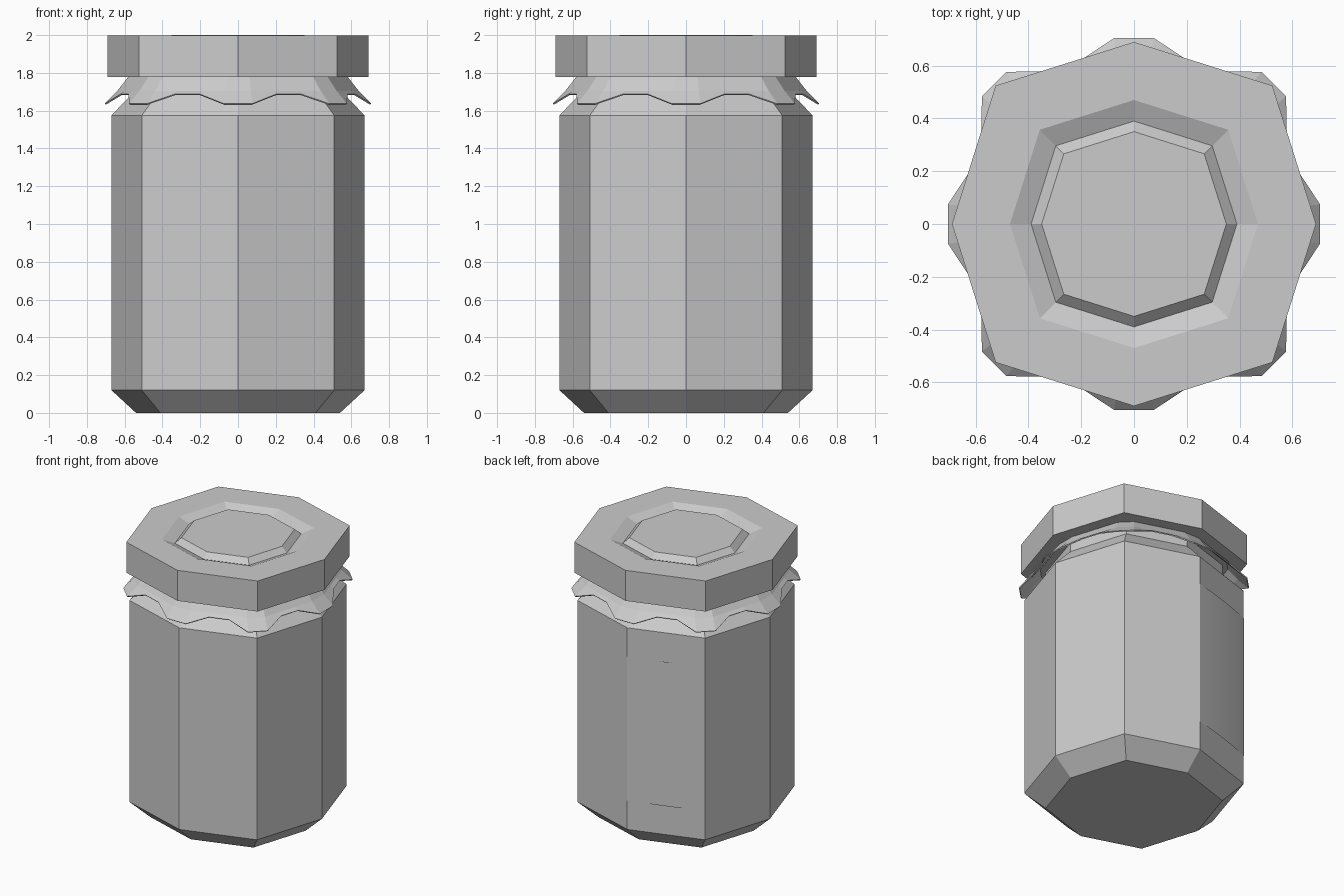
import bpy
import bmesh
from math import sin, cos, tan, radians
from mathutils import Vector

if "Cube" in bpy.data.objects:
    bpy.data.objects.remove(bpy.data.objects["Cube"], do_unlink=True)

grey = bpy.data.materials.new("plain_grey")
grey.use_nodes = True
colour = (0.6, 0.6, 0.6, 1.0)
grey.diffuse_color = colour
grey.node_tree.nodes["Principled BSDF"].inputs["Base Color"].default_value = colour

DIAGONAL = 1.075  # diagonal corners sit slightly further out than axis corners


def octagon(angle, scale):
    """Point on the jar's octagon outline at an angle in degrees."""
    k = int(angle // 45)

    def corner(i):
        r = scale * (DIAGONAL if i % 2 else 1.0)
        return Vector((r * cos(radians(45 * i)), r * sin(radians(45 * i))))
    a, b = corner(k), corner(k + 1)
    ray = Vector((cos(radians(angle)), sin(radians(angle))))
    edge = b - a
    t = -a.cross(ray) / edge.cross(ray)
    return a + edge * t


def make_object(name, bm):
    bmesh.ops.recalc_face_normals(bm, faces=bm.faces[:])
    mesh = bpy.data.meshes.new(name)
    bm.to_mesh(mesh)
    bm.free()
    mesh.materials.append(grey)
    obj = bpy.data.objects.new(name, mesh)
    bpy.context.collection.objects.link(obj)
    return obj


def loft(name, rings, caps=True):
    """Bridge rings of points, bottom to top, and optionally cap both ends."""
    bm = bmesh.new()
    loops = [[bm.verts.new(p) for p in ring] for ring in rings]
    for low, high in zip(loops, loops[1:]):
        n = len(low)
        for i in range(n):
            j = (i + 1) % n
            bm.faces.new((low[i], low[j], high[j], high[i]))
    if caps:
        bm.faces.new(loops[0][::-1])
        bm.faces.new(loops[-1])
    return make_object(name, bm)


def eight_sided(name, profile):
    return loft(name, [[(*octagon(45 * i, r), z) for i in range(8)]
                       for r, z in profile])


# Jar body with chamfered base, shoulder and hidden neck
eight_sided("jar_body", [(0.54, 0), (0.67, 0.12), (0.67, 1.575),
                         (0.57, 1.68), (0.54, 1.71), (0.54, 1.78)])

# Lid with a sunken groove around a raised centre panel
eight_sided("lid", [(0.69, 1.777), (0.69, 1.997), (0.47, 1.997),
                    (0.39, 1.963), (0.35, 2.0)])

# Cloth frill: pairs of low flared points alternate with pairs of high ones
quarter = [(6, True), (18, False), (30, False), (40, True),
           (50, True), (60, False), (72, False), (84, True)]
points = [(90 * q + a, low) for q in range(4) for a, low in quarter]
hem = [(*octagon(a, 0.729 if low else 0.685), 1.637 if low else 1.688)
       for a, low in points]
fold = [(*octagon(a, 0.66), 1.705) for a, _ in points]
top = [(*octagon(a, 0.60), 1.779) for a, _ in points]
frill = loft("cloth_frill", [hem, fold, top], caps=False)
solid = frill.modifiers.new("thickness", 'SOLIDIFY')
solid.thickness = 0.008
solid.offset = -1

# Label: a gently bowed sheet covering one rear facet
bm = bmesh.new()
left, right = octagon(90, 0.67), octagon(134.999, 0.67)
outward = (left + right).normalized()
columns = []
steps = 10
for i in range(steps + 1):
    t = i / steps
    p = left.lerp(right, t) + outward * (0.001 + 0.036 * t * (1 - t))
    columns.append([bm.verts.new((*p, z)) for z in (0.33, 1.37)])
for a, b in zip(columns, columns[1:]):
    bm.faces.new((b[0], a[0], a[1], b[1]))
for face in bm.faces:
    face.smooth = True
    face.normal_update()
    if face.normal.xy.dot(outward) < 0:
        face.normal_flip()
mesh = bpy.data.meshes.new("label")
bm.to_mesh(mesh)
bm.free()
mesh.materials.append(grey)
bpy.context.collection.objects.link(bpy.data.objects.new("label", mesh))
